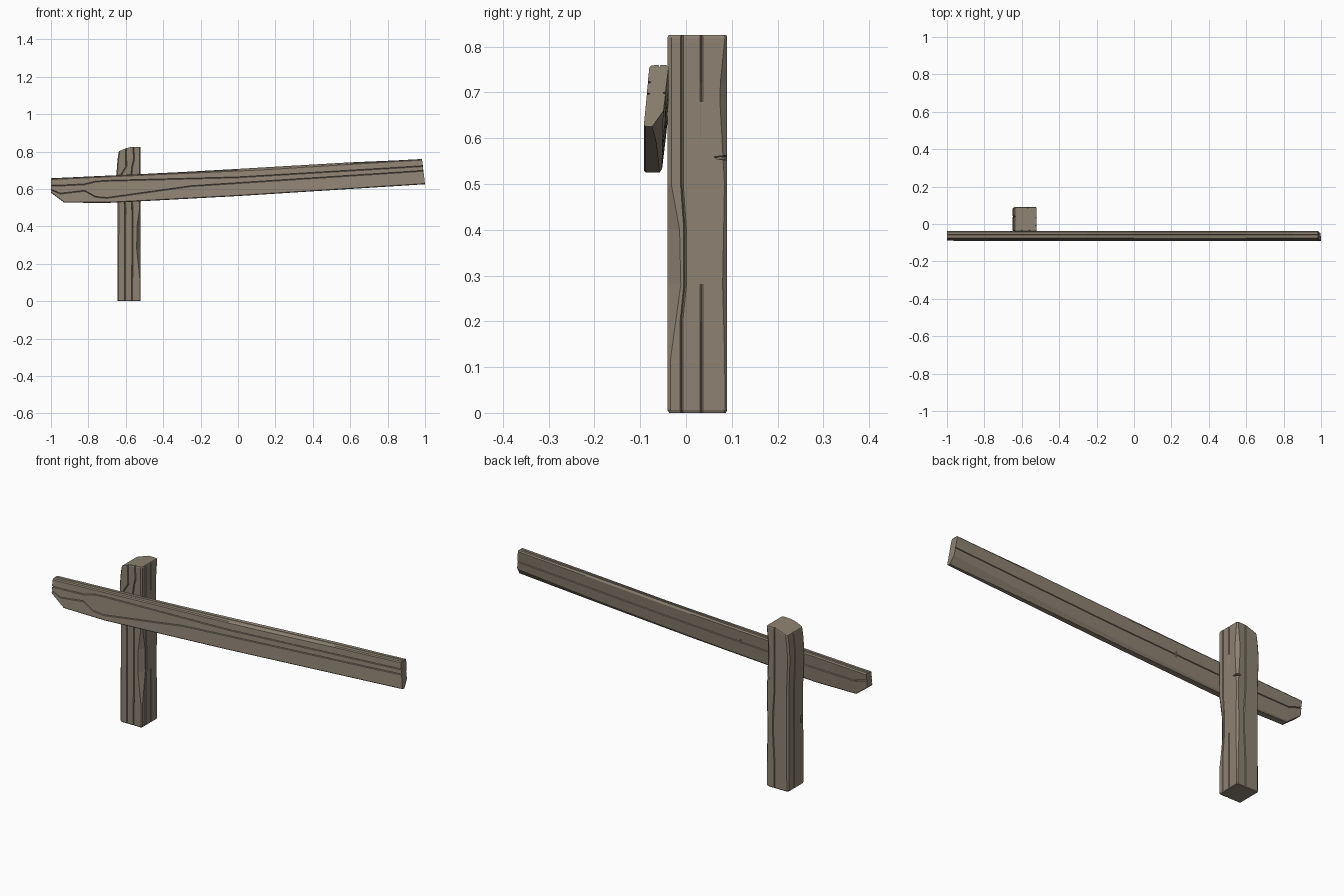
import bpy, bmesh
from mathutils import Vector

if "Cube" in bpy.data.objects:
    bpy.data.objects.remove(bpy.data.objects["Cube"])


def key(table, t):
    """Piecewise-linear lookup in a short list of (position, value)."""
    if t <= table[0][0]:
        return table[0][1]
    for (a, va), (b, vb) in zip(table, table[1:]):
        if t <= b:
            return va + (vb - va) * (t - a) / (b - a)
    return table[-1][1]


def groove(p, along, inward, width, depth):
    """Three points forming a V-shaped wood crack in a section outline."""
    p, a, n = Vector(p), Vector(along) * width, Vector(inward) * depth
    return [tuple(p - a), tuple(p + n), tuple(p + a)]


def loft(name, rings):
    bm = bmesh.new()
    vs = [[bm.verts.new(p) for p in r] for r in rings]
    n = len(vs[0])
    for r0, r1 in zip(vs, vs[1:]):
        for i in range(n):
            j = (i + 1) % n
            bm.faces.new((r0[i], r0[j], r1[j], r1[i]))
    bm.faces.new(vs[0][::-1])
    bm.faces.new(vs[-1])
    bmesh.ops.recalc_face_normals(bm, faces=bm.faces)
    me = bpy.data.meshes.new(name)
    bm.to_mesh(me)
    bm.free()
    ob = bpy.data.objects.new(name, me)
    bpy.context.collection.objects.link(ob)
    me.materials.append(wood)
    return ob


def nick(target, loc, scale):
    """Cut a small diamond-shaped chip out of a part."""
    bpy.ops.mesh.primitive_ico_sphere_add(subdivisions=1, radius=1, location=loc)
    cutter = bpy.context.object
    cutter.name = "chip_cutter"
    cutter.scale = scale
    cutter.hide_render = True
    bpy.context.view_layer.update()
    mod = target.modifiers.new("chip", 'BOOLEAN')
    mod.operation, mod.solver, mod.object = 'DIFFERENCE', 'EXACT', cutter
    bpy.context.view_layer.objects.active = target
    bpy.ops.object.modifier_apply(modifier=mod.name)
    bpy.data.objects.remove(cutter)


wood = bpy.data.materials.new("weathered_wood")
wood.diffuse_color = (0.27, 0.225, 0.17, 1)
wood.use_nodes = True
wood.node_tree.nodes["Principled BSDF"].inputs["Base Color"].default_value = wood.diffuse_color

# Post: worn square section, lofted upward with wandering cracks
X1, Y0, Y1 = -0.52, -0.04, 0.09
LEFT = [(0, -0.645), (0.5, -0.643), (0.69, -0.65), (0.825, -0.638)]
WEAR = [(0.12, 0.005), (0.28, 0.022), (0.4, 0.02), (0.5, 0.006)]
BACK_WEAR = [(0.1, 0.005), (0.28, 0.01), (0.5, 0.006), (0.7, 0.017), (0.82, 0.005)]
CRACK_A = [(0, -0.605), (0.5, -0.603), (0.68, -0.622), (0.72, -0.597), (0.825, -0.6)]
CRACK_B = [(0, -0.567), (0.4, -0.563), (0.7, -0.57), (0.76, -0.555), (0.825, -0.56)]
SIDE = [(0.2, -0.01), (0.28, -0.002), (0.42, -0.002), (0.5, -0.009)]
SIDE_DEPTH = [(0.2, 0.006), (0.28, 0), (0.67, 0), (0.71, 0.006)]


def post_section(z):
    x0, w, bw = key(LEFT, z), key(WEAR, z), key(BACK_WEAR, z)
    pts = [(x0, Y0 + 0.006), (x0 + 0.006, Y0)]
    pts += groove((key(CRACK_A, z), Y0), (1, 0), (0, 1), 0.003, 0.007)
    pts += groove((key(CRACK_B, z), Y0), (1, 0), (0, 1), 0.003, 0.007)
    pts += [(X1 - w, Y0), (X1, Y0 + w * 1.3)]
    pts += groove((X1, key(SIDE, z)), (0, 1), (-1, 0), 0.003, 0.007)
    pts += groove((X1, 0.034), (0, 1), (-1, 0), 0.003, key(SIDE_DEPTH, z))
    pts += [(X1, Y1 - bw), (X1 - bw, Y1)]
    pts += groove((-0.57 + 0.01 * key(WEAR, z) / 0.02, Y1), (-1, 0), (0, -1), 0.003, 0.006)
    pts += [(x0 + 0.008, Y1), (x0, Y1 - 0.008)]
    pts += groove((x0, 0.04), (0, -1), (1, 0), 0.003, 0.006)
    return pts


def shrink(pts, f=0.95):
    cx, cy = -0.583, 0.025
    return [(cx + (x - cx) * f, cy + (y - cy) * f) for x, y in pts]


def slope(x, z):
    return min(z, z - 0.025 + (x + 0.64) * 0.42)


rings = [[(x, y, 0) for x, y in shrink(post_section(0))]]
for z in (0.006, 0.12, 0.2, 0.28, 0.4, 0.5, 0.6, 0.68, 0.72, 0.76):
    rings.append([(x, y, z) for x, y in post_section(z)])
top = post_section(0.82)
rings.append([(x, y, slope(x, 0.82)) for x, y in top])
rings.append([(x, y, slope(x, 0.825)) for x, y in shrink(top, 0.97)])
post = loft("post", rings)

# Rail: leaning plank, lofted along x with two long front cracks
TOP = [(-1, 0.655), (-0.55, 0.676), (-0.1, 0.696), (0.15, 0.708), (0.6, 0.736), (0.985, 0.759)]
RIDGE = [(-0.4, 0.002), (0.15, 0.008), (0.6, 0.006), (0.9, 0.001)]
BOTTOM = [(-1, 0.58), (-0.93, 0.527), (-0.7, 0.525), (-0.5, 0.535), (0, 0.562), (1, 0.625)]
UPPER = [(-1, 0.617), (-0.83, 0.622), (-0.75, 0.642), (0, 0.662), (1, 0.722)]
LOWER = [(-1, 0.596), (-0.95, 0.575), (-0.82, 0.59), (-0.76, 0.557), (-0.7, 0.552),
         (-0.25, 0.615), (1, 0.697)]
BEVEL = [(-1, 0.006), (-0.3, 0.01), (0.5, 0.02), (1, 0.035)]


def rail_section(x):
    top, bot, c = key(TOP, x), key(BOTTOM, x), key(BEVEL, x)
    high = top + key(RIDGE, x)

    def lean(z):
        return (z - bot) / (top - bot) if x > -0.93 else (z - 0.527) / 0.128

    def front(z):
        return -0.092 + 0.012 * lean(z)

    def back(z):
        return -0.053 + 0.015 * lean(z)

    pts = [(front(bot), bot + 0.004)]
    for z in (key(LOWER, x), key(UPPER, x)):
        pts += groove((front(z), z), (0, 1), (1, 0), 0.0025, 0.007)
    pts += [(front(top), top - 0.005), (front(top) + 0.005, top)]
    pts += groove((-0.058, (top + high) / 2), (1, 0), (0, -1), 0.002, 0.005)
    pts += [(back(top) - 0.005, high), (back(top), top - 0.004)]
    zb = bot + (top - bot) * 0.55
    pts += groove((back(zb), zb), (0, -1), (-1, 0), 0.0025, 0.006)
    pts += [(back(bot + c), bot + c), (back(bot) - c * 0.6, bot)]
    pts += [(front(bot) + 0.004, bot)]
    return pts


rings = []
for x in (-1, -0.95, -0.93, -0.82, -0.76, -0.7, -0.5, -0.25, 0, 0.15, 0.4, 0.6, 0.85, 1):
    pts = rail_section(x)
    skew = 0.12 if x == 1 else 0
    rings.append([(x - (z - 0.625) * skew, y, z) for y, z in pts])
rail = loft("rail", rings)

# Small chips and splits in the wood
nick(post, (-0.525, 0.095, 0.557), (0.02, 0.04, 0.006))
nick(post, (-0.65, -0.02, 0.33), (0.014, 0.014, 0.04))
nick(rail, (-0.28, -0.042, 0.625), (0.006, 0.009, 0.016))
